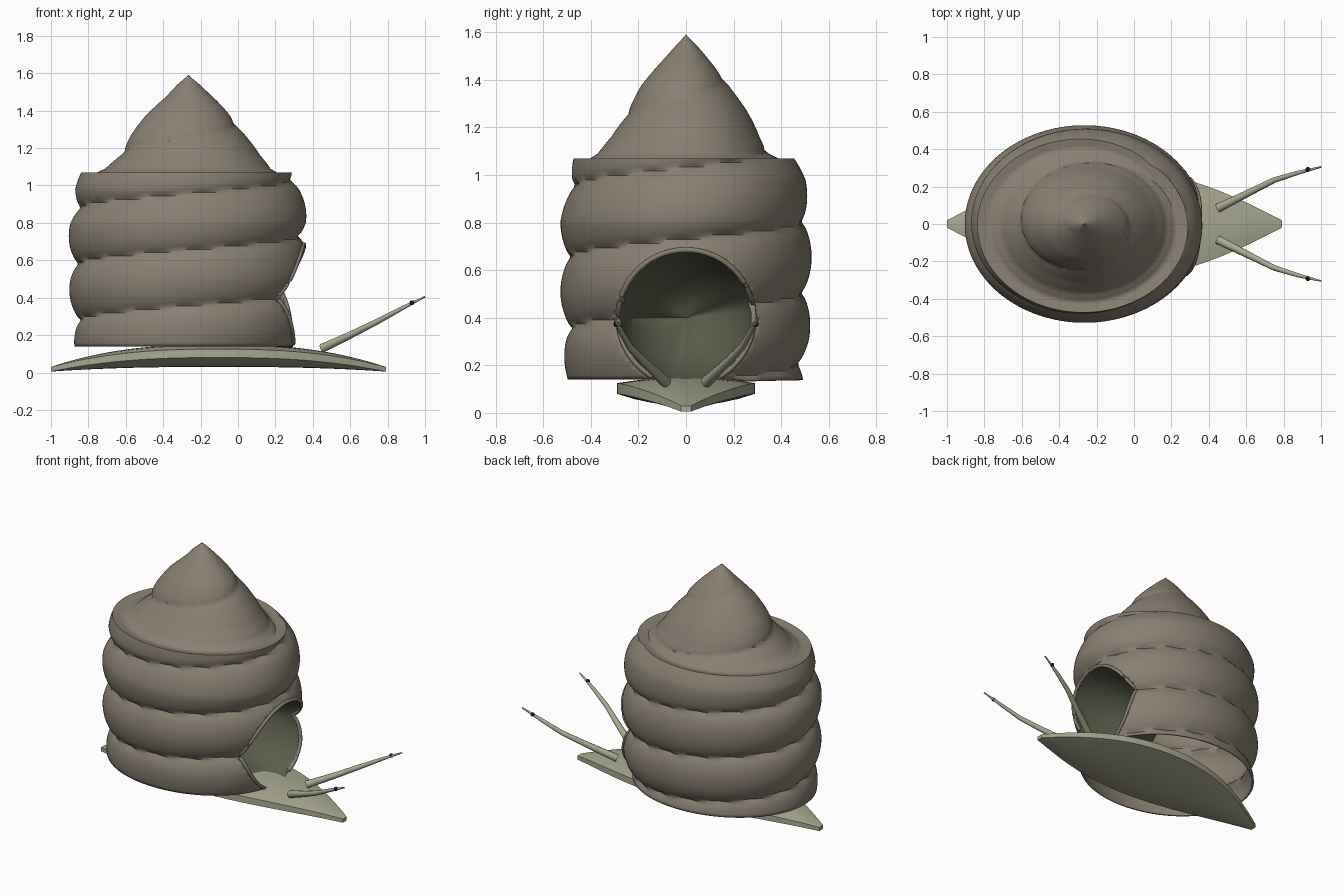
import bpy, bmesh, math
from mathutils import Vector

if "Cube" in bpy.data.objects:
    bpy.data.objects.remove(bpy.data.objects["Cube"])

CX, RATIO, PITCH = -0.265, 0.825, 0.30
PROFILE = [(0.14, .61), (0.3, .63), (0.5, .64), (0.8, .64), (0.98, .61), (1.07, .575),
           (1.06, .51), (1.09, .45), (1.16, .385), (1.27, .31), (1.38, .225),
           (1.45, .155), (1.54, .06), (1.59, .0)]
HOLE_Z, HOLE_R = 0.40, 0.285


def material(name, color):
    m = bpy.data.materials.new(name)
    m.diffuse_color = (*color, 1)
    m.use_nodes = True
    m.node_tree.nodes["Principled BSDF"].inputs["Base Color"].default_value = m.diffuse_color
    return m


SHELL = material("shell_brown", (.25, .215, .17))
SKIN = material("skin_olive", (.40, .40, .29))
DARK = material("inner_olive", (.10, .11, .07))
BLACK = material("eye_black", (.01, .01, .01))


def make(name, verts, faces, mat, angle=40):
    me = bpy.data.meshes.new(name)
    me.from_pydata(verts, [], faces)
    bm = bmesh.new()
    bm.from_mesh(me)
    bmesh.ops.recalc_face_normals(bm, faces=bm.faces)
    bm.to_mesh(me)
    bm.free()
    ob = bpy.data.objects.new(name, me)
    bpy.context.collection.objects.link(ob)
    me.materials.append(mat)
    bpy.ops.object.select_all(action='DESELECT')
    ob.select_set(True)
    bpy.context.view_layer.objects.active = ob
    bpy.ops.object.shade_smooth_by_angle(angle=math.radians(angle))
    return ob


def loft(rings, closed=True):
    """Join equal-length rings of points into quads."""
    n = len(rings[0])
    verts = [p for r in rings for p in r]
    faces = [(i * n + j, i * n + (j + 1) % n, (i + 1) * n + (j + 1) % n, (i + 1) * n + j)
             for i in range(len(rings) - 1) for j in range(n if closed else n - 1)]
    return verts, faces


def groove(theta, z):
    """Spiral groove: 1 on a whorl, less in the seam."""
    f = (z - 0.58) / PITCH - (theta - math.pi) / (2 * math.pi)
    return 1 - 0.10 * (1 - abs(math.sin(math.pi * f)) ** 0.55)


def radius(z):
    body = PROFILE[:6]
    z = min(max(z, .14), 1.07)
    for (z0, r0), (z1, r1) in zip(body, body[1:]):
        if z <= z1:
            return r0 + (r1 - r0) * (z - z0) / (z1 - z0)
    return body[-1][1]


def shell_x(y, z):
    """x of the shell's front surface at a given y, z."""
    R, g, th = radius(z), 1.0, 0.0
    x = 0
    for _ in range(6):
        r = R * groove(th, z)
        x = r * math.sqrt(max(0, 1 - (y / (RATIO * r)) ** 2))
        th = math.atan2(y / RATIO, x)
    return CX + x


# shell: spiral-grooved surface of revolution, with faces left out at the opening
N = 128
rows = []
for (z0, r0), (z1, r1) in zip(PROFILE, PROFILE[1:]):
    k = max(2, round(math.hypot(z1 - z0, r1 - r0) / 0.018))
    rows += [(z0 + (z1 - z0) * i / k, r0 + (r1 - r0) * i / k) for i in range(k)]
rows.append((1.59, 0.001))
rings = []
for z, r in rows:
    ring = []
    for j in range(N):
        t = 2 * math.pi * j / N
        q = r * groove(t, z)
        ring.append(Vector((CX + q * math.cos(t), RATIO * q * math.sin(t), z)))
    rings.append(ring)
verts, faces = loft(rings)


def in_hole(f):
    c = sum((verts[i] for i in f), Vector()) / 4
    return c.x > 0 and math.hypot(c.y, c.z - HOLE_Z) < HOLE_R


shell = make("shell", verts, [f for f in faces if not in_hole(f)], SHELL, 45)
sol = shell.modifiers.new("thickness", 'SOLIDIFY')
sol.thickness = 0.012
sol.offset = -1

# opening lining: dark bowl set into the opening
M = 48
bowl = []
for k in range(10):
    a = k / 9 * math.pi / 2
    ring = []
    for j in range(M):
        t = 2 * math.pi * j / M
        y, z = HOLE_R * math.cos(t), HOLE_Z + HOLE_R * math.sin(t)
        s = max(math.cos(a), .002)
        edge = shell_x(y, z) * s + 0.27 * (1 - s)
        ring.append((edge - 0.42 * math.sin(a), y * s, HOLE_Z + (z - HOLE_Z) * s))
    bowl.append(ring)
make("opening_lining", *loft(bowl), DARK, 60)


def tube(name, points, radii, mat, sides=10):
    """Round tube through points, with capped ends."""
    pts = [Vector(p) for p in points]
    rings = []
    for i, p in enumerate(pts):
        d = (pts[min(i + 1, len(pts) - 1)] - pts[max(i - 1, 0)]).normalized()
        u = d.cross(Vector((.31, .12, .94)) if abs(d.x) > .5 else Vector((1, 0, 0))).normalized()
        v = d.cross(u)
        rings.append([p + radii[i] * (u * math.cos(2 * math.pi * j / sides) +
                                      v * math.sin(2 * math.pi * j / sides)) for j in range(sides)])
    v, f = loft(rings)
    last = len(v) - sides
    f += [tuple(range(sides)), tuple(range(last, last + sides))]
    return make(name, v, f, mat, 50)


# opening rim: thin lip following the shell surface
rim = []
for i in range(73):
    t = math.radians(-60 + 300 * i / 72)
    y, z = HOLE_R * math.cos(t), HOLE_Z + HOLE_R * math.sin(t)
    rim.append((shell_x(y, z), y, z))
tube("opening_rim", rim, [.011] * len(rim), SHELL, 8)

# foot: lens-shaped arched sole
sections = []
for i in range(41):
    x = -1 + 1.79 * i / 40
    u = (x + 0.105) / 0.895
    w = .29 * max(1 - u * u, 0) + .02 * abs(u) ** 6
    s = 1 - abs(u) ** 2.5
    ring = []
    for j in range(9):
        c = -1 + j / 4
        ring.append((x, w * c, .03 + s * (.095 + .025 * (1 - c * c))))
    for j in range(9):
        c = 1 - j / 4
        ring.append((x, w * c, .005 + s * (.025 + .05 * c * c)))
    sections.append(ring)
v, f = loft(sections)
f += [tuple(range(18)), tuple(range(len(v) - 18, len(v)))]
make("foot", v, f, SKIN, 40)

# tentacles and eyes, mirrored left and right
for side, label in ((1, "left"), (-1, "right")):
    tube("tentacle_" + label,
         [(.45, side * .085, .13), (.60, side * .16, .20), (.75, side * .235, .275),
          (.88, side * .275, .345), (1.0, side * .305, .405)],
         [.024, .019, .015, .011, .004], SKIN, 12)
    bpy.ops.mesh.primitive_uv_sphere_add(segments=16, ring_count=8, radius=.013,
                                         location=(.93, side * .292, .373))
    eye = bpy.context.object
    eye.name = "eye_" + label
    eye.data.materials.append(BLACK)
    bpy.ops.object.shade_smooth()
